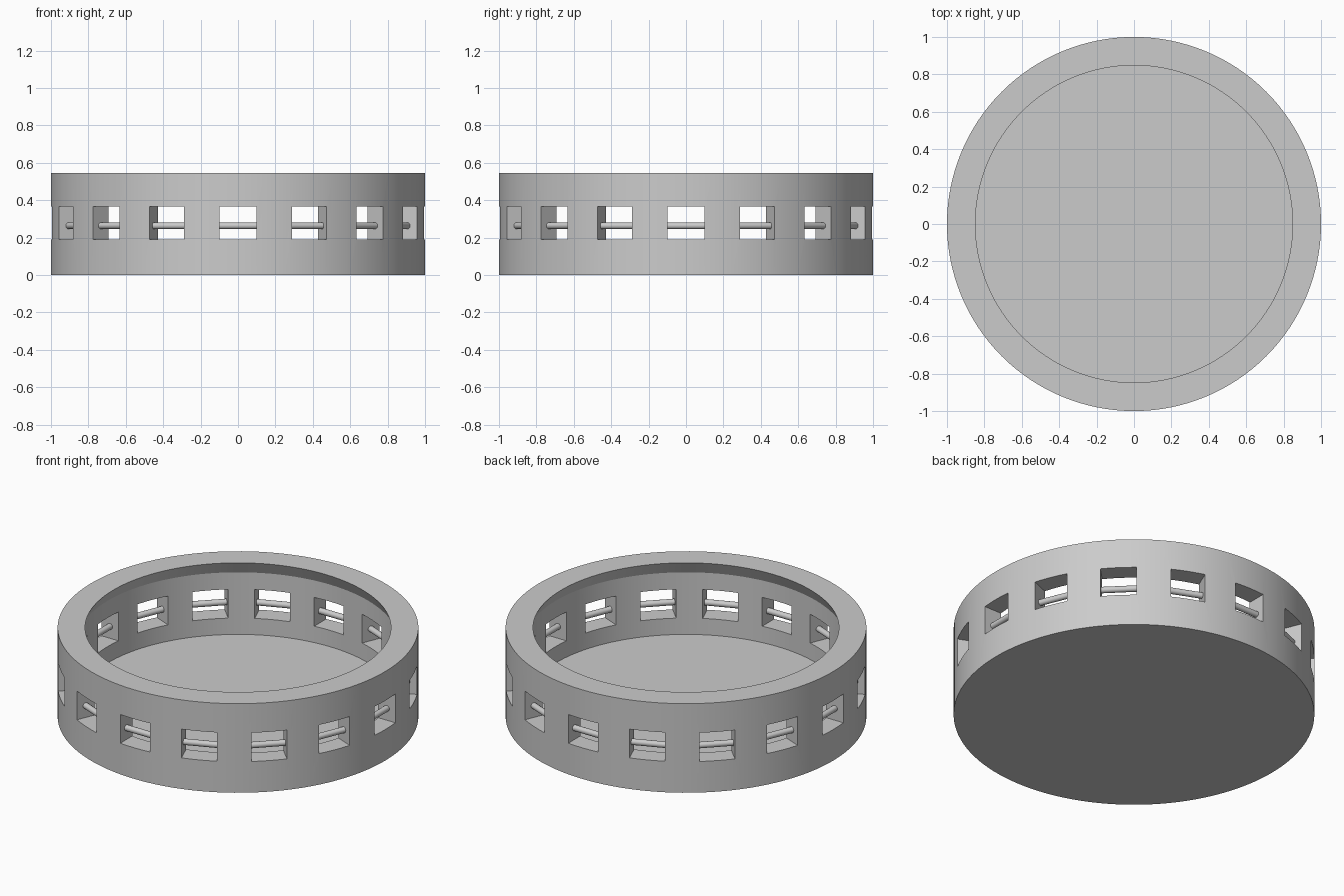
import bpy, bmesh, math
from mathutils import Matrix, Vector

cube = bpy.data.objects.get("Cube")
if cube:
    bpy.data.objects.remove(cube, do_unlink=True)

WINDOWS = 16
SEGMENTS = 128
HEIGHT = 0.545

grey = bpy.data.materials.new("plain_grey")
grey.use_nodes = True
colour = (0.6, 0.6, 0.6, 1)
grey.diffuse_color = colour
grey.node_tree.nodes["Principled BSDF"].inputs["Base Color"].default_value = colour


def make_object(name, bm):
    bmesh.ops.recalc_face_normals(bm, faces=bm.faces)
    mesh = bpy.data.meshes.new(name)
    bm.to_mesh(mesh)
    bm.free()
    mesh.materials.append(grey)
    obj = bpy.data.objects.new(name, mesh)
    bpy.context.collection.objects.link(obj)
    return obj


def smooth(obj):
    bpy.ops.object.select_all(action="DESELECT")
    obj.select_set(True)
    bpy.context.view_layer.objects.active = obj
    bpy.ops.object.shade_smooth_by_angle(angle=math.radians(20))


def spokes():
    # one rotation per window, starting at the front
    for i in range(WINDOWS):
        yield Matrix.Rotation(math.tau * i / WINDOWS, 4, "Z")


# Round tray: floor, wall and overhanging sloped lip turned from one profile
profile = [(0, 0), (1, 0), (1, HEIGHT), (0.848, HEIGHT),
           (0.885, 0.47), (0.885, 0.09), (0, 0.09)]
bm = bmesh.new()
verts = [bm.verts.new((r, 0, z)) for r, z in profile]
edges = [bm.edges.new(pair) for pair in zip(verts, verts[1:])]
bmesh.ops.spin(bm, geom=verts + edges, cent=(0, 0, 0), axis=(0, 0, 1),
               angle=math.tau, steps=SEGMENTS, use_merge=True)
bmesh.ops.remove_doubles(bm, verts=bm.verts, dist=1e-5)
# Flat discs for the underside and floor
flat = [f for f in bm.faces if any(v.co.xy.length < 1e-4 for v in f.verts)]
bmesh.ops.dissolve_faces(bm, faces=flat)
tray = make_object("tray", bm)

# Square windows through the wall
bm = bmesh.new()
for turn in spokes():
    place = turn @ Matrix.Translation((0, -0.95, 0.278)) @ Matrix.Diagonal((0.2, 0.3, 0.176, 1))
    bmesh.ops.create_cube(bm, size=1, matrix=place)
cutter = make_object("window_cutter", bm)
cutter.hide_render = True

cut = tray.modifiers.new("windows", "BOOLEAN")
cut.operation = "DIFFERENCE"
cut.solver = "EXACT"
cut.object = cutter
bpy.ops.object.select_all(action="DESELECT")
tray.select_set(True)
bpy.context.view_layer.objects.active = tray
bpy.ops.object.modifier_apply(modifier=cut.name)
bpy.data.objects.remove(cutter, do_unlink=True)
smooth(tray)

# A thin round bar across each window
bm = bmesh.new()
for turn in spokes():
    place = turn @ Matrix.Translation((0, -0.937, 0.263)) @ Matrix.Rotation(math.pi / 2, 4, "Y")
    bmesh.ops.create_cone(bm, cap_ends=True, segments=24, radius1=0.018,
                          radius2=0.018, depth=0.21, matrix=place)
bars = make_object("window_bars", bm)
smooth(bars)
